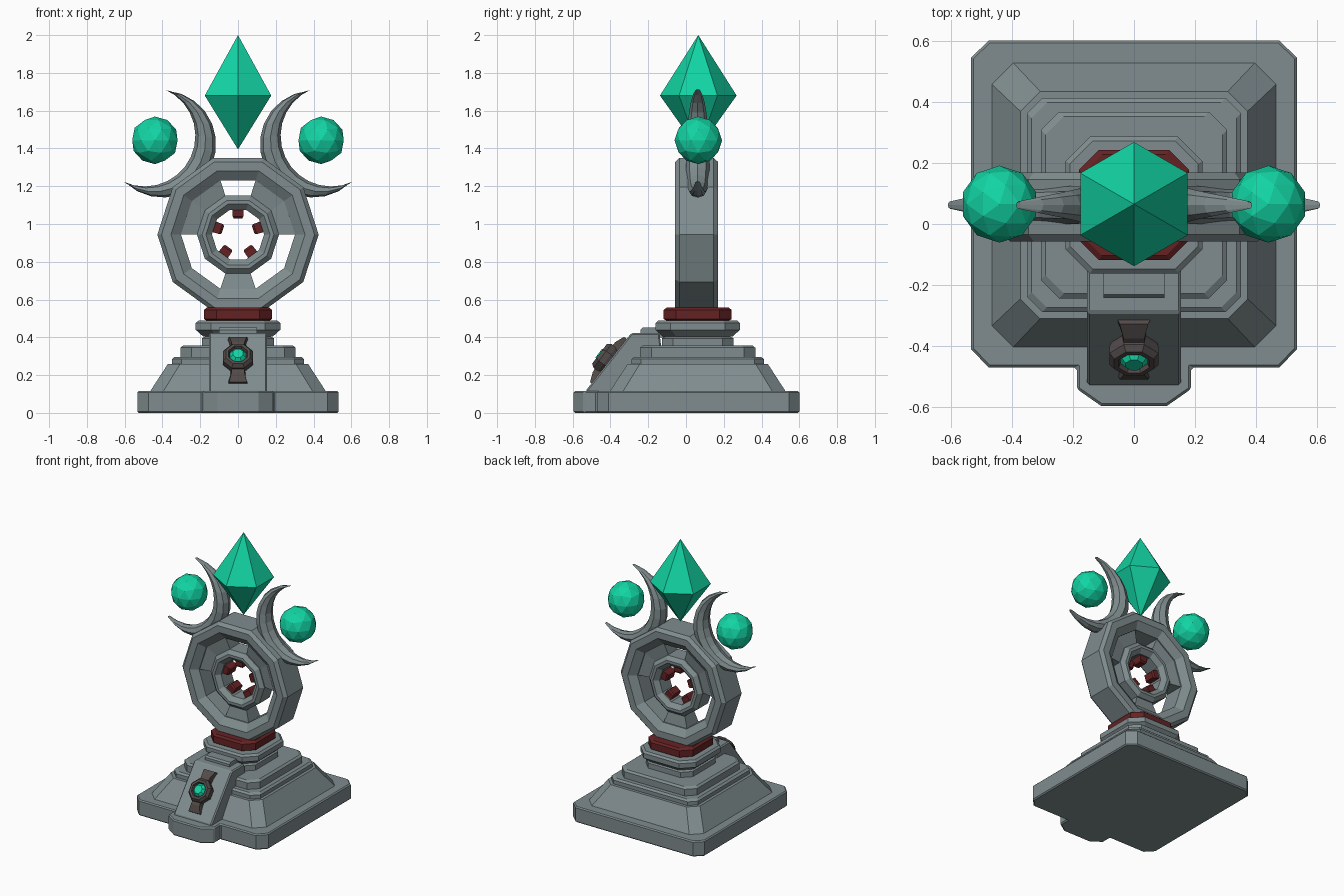
import bpy, bmesh, math
from mathutils import Matrix, Vector

if "Cube" in bpy.data.objects:
    bpy.data.objects.remove(bpy.data.objects["Cube"])

CY = 0.062  # depth centre of the tower


def mat(name, rgb):
    m = bpy.data.materials.new(name)
    m.diffuse_color = (*rgb, 1)
    m.use_nodes = True
    m.node_tree.nodes["Principled BSDF"].inputs["Base Color"].default_value = m.diffuse_color
    return m


STONE = mat("grey stone", (0.215, 0.265, 0.272))
TEAL = mat("teal crystal", (0.006, 0.66, 0.37))
RED = mat("dark red", (0.13, 0.016, 0.017))
IRON = mat("brown iron", (0.085, 0.07, 0.068))


def finish(name, bm, material, matrix=None, bevel=0):
    bmesh.ops.recalc_face_normals(bm, faces=bm.faces)
    me = bpy.data.meshes.new(name)
    if matrix:
        bm.transform(matrix)
    bm.to_mesh(me)
    bm.free()
    me.materials.append(material)
    ob = bpy.data.objects.new(name, me)
    bpy.context.collection.objects.link(ob)
    if bevel:
        b = ob.modifiers.new("bevel", 'BEVEL')
        b.width, b.segments = bevel, 1
        b.limit_method, b.angle_limit = 'ANGLE', math.radians(50)
    return ob


def loft(name, rings, material, matrix=None, wrap=False, bevel=0):
    """Skin a list of equal-length point loops; cap the ends unless wrapped."""
    bm = bmesh.new()
    vs = [[bm.verts.new(p) for p in r] for r in rings]
    n = len(vs[0])
    pairs = list(zip(vs, vs[1:])) + ([(vs[-1], vs[0])] if wrap else [])
    for a, b in pairs:
        for i in range(n):
            j = (i + 1) % n
            bm.faces.new((a[i], a[j], b[j], b[i]))
    if not wrap:
        bm.faces.new(vs[0])
        bm.faces.new(vs[-1])
    return finish(name, bm, material, matrix, bevel)


def octa(z, h, c, hy=None):
    """Square with cut corners, centred on the tower."""
    k = hy or h
    pts = [(h, k - c), (h - c, k), (c - h, k), (-h, k - c),
           (-h, c - k), (c - h, -k), (h - c, -k), (h, c - k)]
    return [(x, y + CY, z) for x, y in pts]


def tier(name, levels, material=STONE):
    return loft(name, [octa(*l) for l in levels], material)


def revolve(name, profile, sides, material, matrix, start=0.0):
    rings = []
    for i in range(sides):
        a = start + 2 * math.pi * i / sides
        rings.append([(r * math.cos(a), r * math.sin(a), z) for r, z in profile])
    return loft(name, rings, material, matrix, wrap=True)


def ngon(r, z, sides, start=0.0):
    return [(r * math.cos(start + 2 * math.pi * i / sides),
             r * math.sin(start + 2 * math.pi * i / sides), z) for i in range(sides)]


# Base slab with a stepped front
half = [(.108, -.595), (.187, -.54), (.187, -.47), (.475, -.47),
        (.533, -.41), (.533, .545), (.475, .6)]
outline = half + [(-x, y) for x, y in reversed(half)]
loft("base_slab", [[(x, y, z) for x, y in outline] for z in (0, .115)], STONE, bevel=.008)

# Sloping plinth and steps
tier("plinth", [(.11, .468, .07), (.258, .372, .065)])
tier("lower_step", [(.25, .35, .05), (.285, .35, .05), (.297, .335, .05)])
tier("upper_step", [(.29, .305, .06), (.345, .305, .06), (.357, .29, .06)])
tier("neck", [(.35, .19, .06), (.395, .19, .06), (.405, .17, .055), (.43, .175, .055)])
tier("capital", [(.405, .185, .07), (.432, .215, .08), (.44, .224, .08),
                 (.475, .224, .08), (.488, .21, .075)])
tier("red_collar", [(.485, .16, .06), (.497, .18, .065), (.545, .18, .065),
                    (.557, .165, .06)], RED)

# Front ramp
side = [(-.53, .1), (-.525, .125), (-.29, .422), (-.14, .422), (-.1, .1)]
loft("front_ramp", [[(x, y, z) for y, z in side] for x in (-.153, .153)], STONE, bevel=.008)
pad = [(-.24, .40), (-.24, .44), (-.23, .452), (-.1, .452), (-.1, .40)]
loft("ramp_pad", [[(x, y, z) for y, z in pad] for x in (-.1, .1)], STONE)

# Gem mount standing square to the ramp
slope = Matrix(((1, 0, 0, 0), (0, .6, -.8, -.402), (0, .8, .6, .271), (0, 0, 0, 1)))
E = math.pi / 8
revolve("gem_bezel", [(.075, -.01), (.086, .02), (.086, .05), (.07, .07),
                      (.054, .07), (.046, .05), (.046, -.01)], 8, IRON, slope, E)
loft("ramp_gem", [ngon(.05, 0, 8, E), ngon(.047, .055, 8, E), ngon(.03, .075, 8, E)],
     TEAL, slope)
for s, name in ((1, "upper_clasp"), (-1, "lower_clasp")):
    rings = [[(-w, s * d, -.01), (w, s * d, -.01), (w * .8, s * d, h), (-w * .8, s * d, h)]
             for d, w, h in ((.05, .04, .045), (.1, .043, .04), (.15, .058, .02))]
    loft(name, rings, IRON, slope)

# Ten-sided wheel
wheel = Matrix.Translation((0, CY - .006, .944)) @ Matrix.Rotation(math.pi / 2, 4, 'X')
revolve("outer_wheel", [(.427, -.09), (.427, .09), (.405, .113), (.355, .113), (.302, .075),
                        (.302, -.075), (.355, -.113), (.405, -.113)], 10, STONE, wheel)
revolve("inner_wheel", [(.217, -.06), (.217, .06), (.19, .085), (.17, .085), (.138, .055),
                        (.138, -.055), (.17, -.085), (.19, -.085)], 10, STONE, wheel)

# Broad spokes: two upper, one lower
for name, steps in (("right_spoke", (0, 1, 2)), ("left_spoke", (3, 4, 5)),
                    ("bottom_spoke", (7, 8))):
    rings = []
    for k in steps:
        a = k * math.pi / 5
        rings.append([(r * math.cos(a), r * math.sin(a), z) for r, z in
                      ((.2, -.05), (.32, -.07), (.32, .07), (.2, .05))])
    loft(name, rings, STONE, wheel)

# Red studs inside the hub
for k in range(5):
    turn = Matrix.Rotation(math.radians(90 + 72 * k), 4, 'Z')
    rings = [[(r, -w, -d), (r, w, -d), (r, w, d), (r, -w, d)]
             for r, w, d in ((.145, .03, .045), (.095, .028, .045), (.084, .022, .036))]
    loft("hub_stud_%d" % (k + 1), rings, RED, wheel @ turn)

# Crescents and orbs, mirrored left and right
mid, nrm, chord = Vector((.49, 1.465)), Vector((-.909, -.417)), Vector((-.417, .909))


def arc(sag, t, h=.268):
    """Point on an arc over the chord, t from -1 to 1."""
    R = (h * h + sag * sag) / (2 * sag)
    a = t * math.acos((R - sag) / R)
    return mid + nrm * (sag - R + R * math.cos(a)) + chord * (R * math.sin(a))


for s, label in ((-1, "left"), (1, "right")):
    rings = []
    N = 14
    for i in range(N + 1):
        t = -1 + 2 * i / N
        o, n = arc(.375, t), arc(.272, t)
        d = (o - n) if abs(t) < .99 else Vector((0, 0))
        c = (o + n) / 2
        d = d / 2 + nrm * .008
        w = .012 + .05 * (1 - t * t)
        loop = []
        for k in range(8):
            a = k * math.pi / 4
            p = c + d * math.cos(a)
            loop.append((s * p.x, CY + w * math.sin(a), p.y))
        rings.append(loop)
    loft(label + "_crescent", rings, STONE)
    bm = bmesh.new()
    bmesh.ops.create_icosphere(bm, subdivisions=2, radius=.126)
    finish(label + "_orb", bm, TEAL, Matrix.Translation((s * .44, CY + .003, 1.443)))

# Six-sided floating crystal
bm = bmesh.new()
rim = [bm.verts.new(p) for p in ngon(.203, 1.68, 6, math.pi / 2)]
tips = [bm.verts.new((0, 0, z)) for z in (1.395, 2.0)]
for i in range(6):
    for tip in tips:
        bm.faces.new((rim[i], rim[(i + 1) % 6], tip))
finish("crystal", bm, TEAL, Matrix.Translation((0, CY + .003, 0)))
